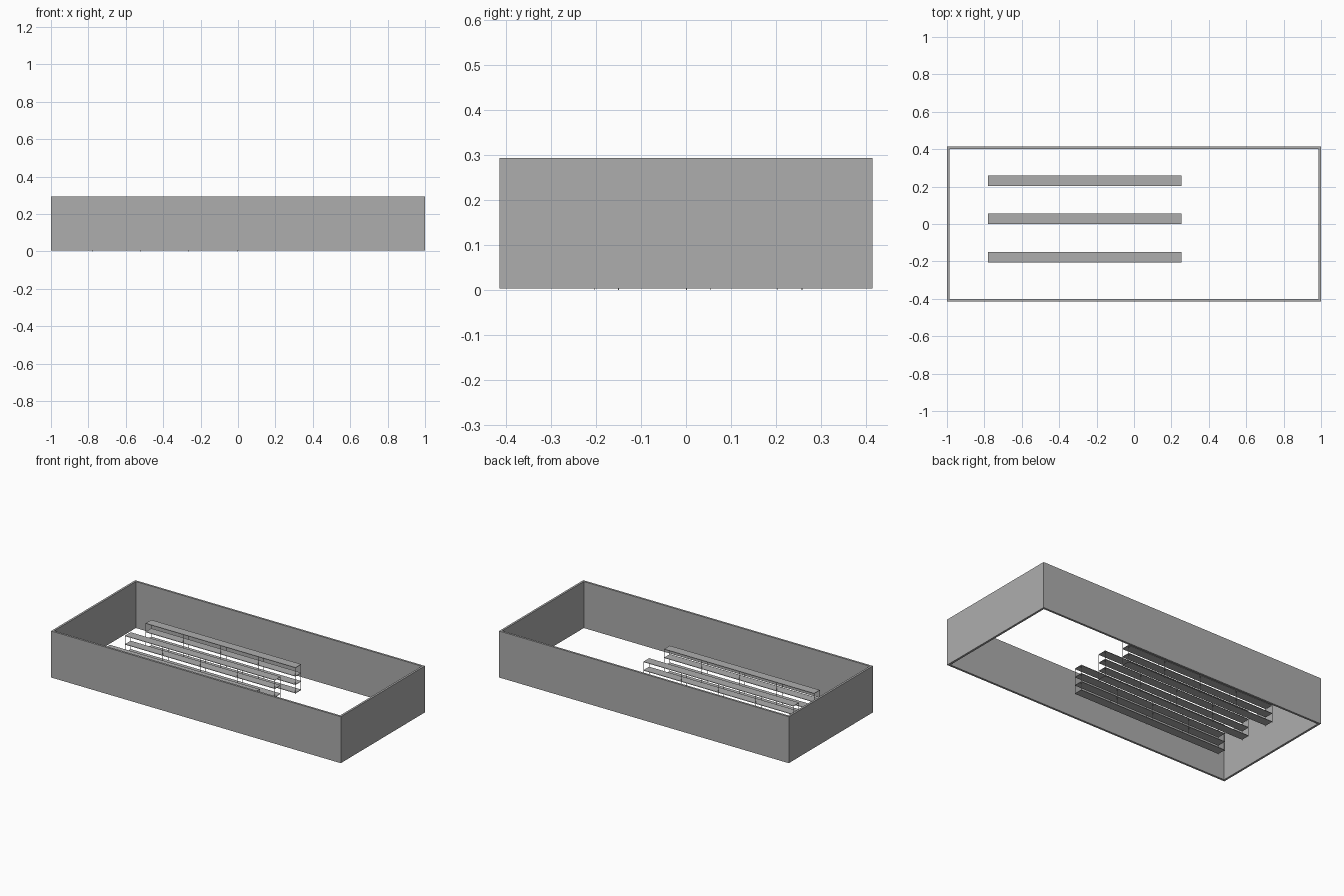
import bpy, bmesh
from mathutils import Matrix, Vector

cube = bpy.data.objects.get("Cube")
if cube:
    bpy.data.objects.remove(cube, do_unlink=True)

grey = bpy.data.materials.new("mid grey")
grey.use_nodes = True
colour = (0.42, 0.42, 0.42, 1)
grey.diffuse_color = colour
grey.node_tree.nodes["Principled BSDF"].inputs["Base Color"].default_value = colour


def add_box(bm, lo, hi):
    lo, hi = Vector(lo), Vector(hi)
    matrix = Matrix.Translation((lo + hi) / 2) @ Matrix.Diagonal((*(hi - lo), 1))
    bmesh.ops.create_cube(bm, size=1, matrix=matrix)


def finish(bm, name):
    mesh = bpy.data.meshes.new(name)
    bm.to_mesh(mesh)
    bm.free()
    mesh.materials.append(grey)
    obj = bpy.data.objects.new(name, mesh)
    bpy.context.collection.objects.link(obj)


# Open rectangular wall ring, without floor or roof
X, Y, T = 1.0, 0.415, 0.013
Z0, Z1 = 0.004, 0.294
bm = bmesh.new()
outer = [(-X, -Y), (X, -Y), (X, Y), (-X, Y)]
inner = [(-X + T, -Y + T), (X - T, -Y + T), (X - T, Y - T), (-X + T, Y - T)]
rings = [[bm.verts.new((x, y, z)) for x, y in ring]
         for ring, z in ((outer, Z0), (outer, Z1), (inner, Z1), (inner, Z0))]
for r in range(4):
    a, b = rings[r], rings[(r + 1) % 4]
    for i in range(4):
        j = (i + 1) % 4
        bm.faces.new((a[i], a[j], b[j], b[i]))
finish(bm, "walls")

# Three long shelf racks: four thin boards on slender posts
LEFT, RIGHT, DEPTH, POST = -0.78, 0.255, 0.056, 0.002
BOARD_TOPS = (0.007, 0.060, 0.112, 0.165)
for row, y in (("front", -0.205), ("middle", 0.0), ("back", 0.203)):
    bm = bmesh.new()
    for top in BOARD_TOPS:
        add_box(bm, (LEFT, y, top - 0.003), (RIGHT, y + DEPTH, top))
    finish(bm, row + "_rack_shelves")

    bm = bmesh.new()
    for i in range(5):
        x = LEFT + (RIGHT - LEFT - POST) * i / 4
        for py in (y, y + DEPTH - POST):
            add_box(bm, (x, py, 0), (x + POST, py + POST, BOARD_TOPS[-1]))
    finish(bm, row + "_rack_posts")
